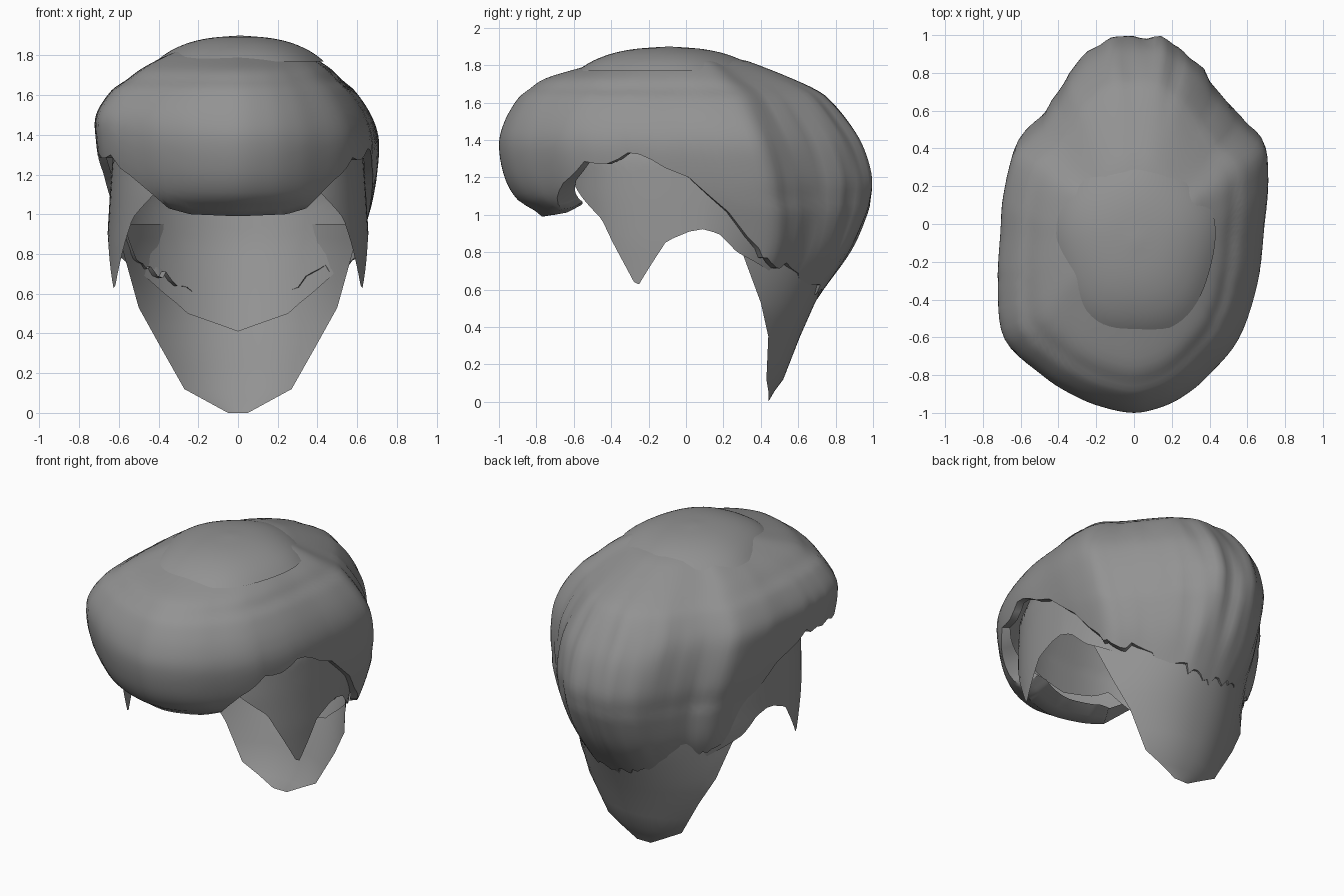
import bpy, math, random

if "Cube" in bpy.data.objects:
    bpy.data.objects.remove(bpy.data.objects["Cube"])
random.seed(4)

mat = bpy.data.materials.new("hair grey")
mat.diffuse_color = (0.29, 0.29, 0.29, 1)
mat.use_nodes = True
mat.node_tree.nodes["Principled BSDF"].inputs["Base Color"].default_value = mat.diffuse_color


def interp(table, k):
    """Piecewise-linear lookup: rows sorted by first column, returns the rest."""
    if k <= table[0][0]:
        return table[0][1:]
    for a, b in zip(table, table[1:]):
        if k <= b[0]:
            f = (k - a[0]) / (b[0] - a[0])
            return [p + (q - p) * f for p, q in zip(a[1:], b[1:])]
    return table[-1][1:]


def clamp(v):
    return max(0, min(1, v))


def make(name, rows, closed=True, cap=False):
    """Skin a list of equal-length point rows."""
    n = len(rows[0])
    verts = [p for r in rows for p in r]
    faces = []
    for i in range(len(rows) - 1):
        for j in range(n if closed else n - 1):
            k = (j + 1) % n
            faces.append((i * n + j, (i + 1) * n + j, (i + 1) * n + k, i * n + k))
    if cap:
        faces.append(tuple(range(n)))
    me = bpy.data.meshes.new(name)
    me.from_pydata(verts, [], faces)
    me.materials.append(mat)
    ob = bpy.data.objects.new(name, me)
    bpy.context.collection.objects.link(ob)
    bpy.context.view_layer.objects.active = ob
    ob.select_set(True)
    bpy.ops.object.shade_smooth_by_angle(angle=math.radians(50))
    ob.select_set(False)
    return ob


def catmull(pts, per):
    """Smooth closed curve through points of any dimension."""
    out = []
    n = len(pts)
    for i in range(n):
        a, b, c, d = (pts[(i + o) % n] for o in (-1, 0, 1, 2))
        for s in range(per):
            t = s / per
            out.append(tuple(0.5 * (2 * q + (r - p) * t + (2 * p - 5 * q + 4 * r - u) * t * t
                                    + (3 * q - p - 3 * r + u) * t ** 3)
                             for p, q, r, u in zip(a, b, c, d)))
    return out


def smooth_table(tab, per=5):
    """Smooth open version of a lookup table."""
    pts = catmull([tab[0]] + tab + [tab[-1]], per)
    return pts[per:per * len(tab)] + [tab[-1]]


def bearing(u):
    """Angle from the front, 0 to 180, same on both sides."""
    return math.degrees(math.atan2(abs(u[0]), -u[1]))


# Outer hair: top-view outline in units of the half extents
OUTLINE = catmull([(0, -1), (.22, -.965), (.39, -.9), (.55, -.8), (.78, -.6), (.92, -.3), (.97, 0),
                   (1, .25), (.96, .45), (.75, .6), (.47, .85), (.25, .97), (0, .99),
                   (-.22, .97), (-.45, .84), (-.67, .6), (-.87, .45), (-.96, .2), (-.98, 0),
                   (-1, -.3), (-.95, -.6), (-.67, -.8), (-.46, -.9), (-.25, -.965)], 5)
# z, front y, back y, left x, right x
VOLUME = smooth_table([
    (.4, -.4, .62, .46, .46), (.57, -.5, .72, .53, .53), (.8, -.6, .88, .6, .6),
    (1, -.78, .97, .64, .66), (1.08, -.9, .99, .66, .68), (1.2, -.97, 1, .69, .70),
    (1.37, -1, .95, .715, .71), (1.5, -.97, .87, .715, .67), (1.62, -.9, .77, .64, .59),
    (1.67, -.84, .7, .57, .53), (1.73, -.75, .57, .49, .47), (1.79, -.55, .42, .38, .38),
    (1.83, -.4, .3, .28, .3), (1.86, -.3, .1, .15, .15), (1.87, -.12, -.08, .02, .02)])
RIM = [(0, .99), (22, 1), (32, 1.03), (45, 1.17), (55, 1.29), (75, 1.31), (90, 1.2), (97, 1.07),
       (103, .9), (112, .77), (130, .7), (150, .62), (180, .57)]
rim = []
for u in OUTLINE:
    a = bearing(u)
    jag = random.uniform(-.03, .03) if a > 110 or 48 < a < 80 else 0
    rim.append(interp(RIM, a)[0] + jag)


def volume_point(u, z):
    yf, yb, xl, xr = interp(VOLUME, z)
    # vertical strands at the back, stronger on the right
    w = clamp((bearing(u) - 105) / 30) * clamp((1.75 - z) / .2) * clamp((z - .55) / .3)
    w *= .55 + .45 * clamp(u[0] * 3 + .5)
    phi = math.atan2(u[0], u[1])
    s = 1 + w * (.009 * math.sin(19 * phi + 3 * z) + .006 * math.sin(33 * phi - 4 * z))
    return (u[0] * (xr if u[0] > 0 else xl) * s, (yf + yb) / 2 + (yb - yf) / 2 * u[1] * s, z)


rows = []
M = 44
for i in range(M + 1):
    t = (i / M) ** 1.5
    rows.append([volume_point(u, 1.87 + (r - 1.87) * t) for u, r in zip(OUTLINE, rim)])
# turn the lower edge inwards to meet the scalp
for k in (.5, 1):
    ring = []
    for u, p in zip(OUTLINE, rows[M]):
        front = clamp((55 - bearing(u)) / 30)
        f = 1 - k * (.06 + .14 * front)
        ring.append((p[0] * f, p[1] * f, p[2] + k * k * .05 * front))
    rows.append(ring)
make("outer_hair", rows, cap=True)

# Crown layer lying on top
CROWN = smooth_table([(0, 0), (.35, .012), (.6, .035), (.8, .07), (.93, .105), (1, .13)])
rows = []
for i in range(17):
    t = .04 + .96 * i / 16
    ring = []
    for j in range(72):
        a = math.tau * j / 72
        c, s = math.cos(a), math.sin(a)
        k = t * (1 + .02 * math.sin(5 * a) * t)
        drop = interp(CROWN, t)[0]
        ring.append((.01 + .42 * k * c, -.09 + (.5 if s < 0 else .47) * k * s, 1.9 - drop))
    rows.append(ring)
make("crown_layer", rows, cap=True)

# Scalp shell with pointed sideburns
SCALP = [(.4, -.5, .58, .64), (.6, -.6, .67, .665), (.85, -.64, .77, .66), (1.1, -.66, .82, .645),
         (1.3, -.66, .78, .63), (1.5, -.6, .68, .55), (1.65, -.42, .5, .4), (1.72, -.2, .3, .2),
         (1.74, 0, .1, .05)]
EDGE = [(0, 1.1), (20, 1.15), (28, 1.2), (48, .98), (61.5, .61), (75, .86), (88, .93), (97, .9),
        (106, .8), (125, .7), (150, .5), (180, .41)]
rows = []
for i in range(25):
    t = (i / 24) ** 1.4
    ring = []
    for j in range(144):
        a = math.tau * j / 144
        c, s = math.cos(a), math.sin(a)
        e = .74 if c > 0 else 1.0   # squarer at the front, round at the back
        u = (math.copysign(abs(s) ** e, s), math.copysign(abs(c) ** e, -c))
        z = 1.74 + (interp(EDGE, bearing(u))[0] - 1.74) * t
        yf, yb, x = interp(SCALP, z)
        x *= 1 - max(0, u[1]) * (.06 + .2 * clamp((1.05 - z) / .5))
        ring.append((x * u[0], .09 + (yb - .09 if u[1] > 0 else .09 - yf) * u[1], z))
    rows.append(ring)
make("scalp_shell", rows, cap=True)

# Tapered nape sheet: z, half width, centre y, edge y
NAPE = [(0, .05, .44, .44), (.06, .16, .475, .44), (.12, .27, .52, .43), (.35, .4, .61, .44),
        (.53, .5, .69, .4), (.8, .575, .82, .3), (1, .61, .88, .2)]
rows = []
for z in (.95, .88, .8, .66, .53, .44, .35, .23, .12, .06, 0):
    w, yc, ye = interp(NAPE, z)
    rows.append([(w * k / 12, yc + (ye - yc) * abs(k / 12) ** 2.2, z) for k in range(-12, 13)])
make("nape_hair", rows, closed=False)
